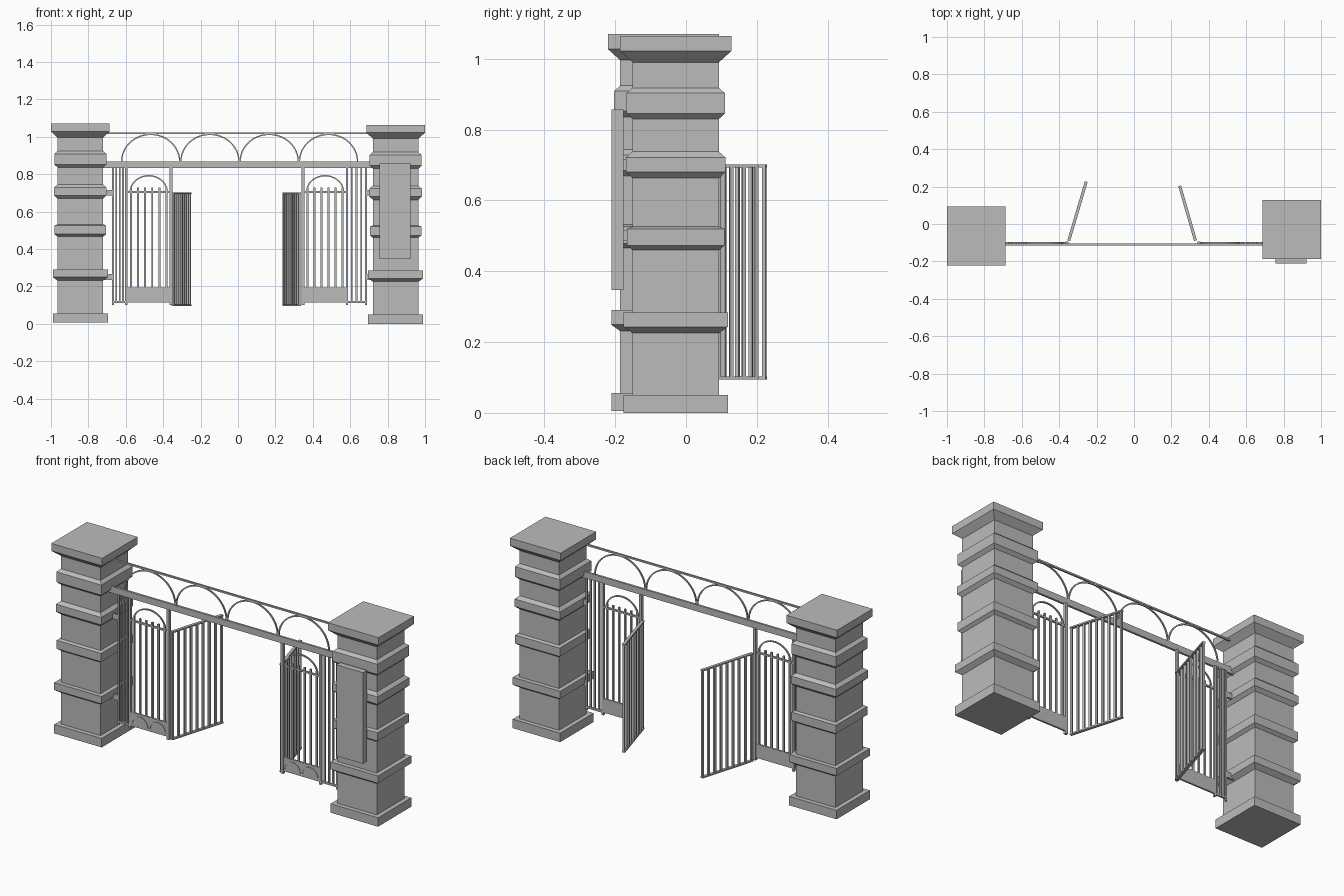
import bpy, bmesh, math
from mathutils import Matrix, Vector

cube = bpy.data.objects.get("Cube")
if cube:
    bpy.data.objects.remove(cube, do_unlink=True)

grey = bpy.data.materials.new("stone grey")
grey.use_nodes = True
grey.diffuse_color = (0.5, 0.5, 0.5, 1)
grey.node_tree.nodes["Principled BSDF"].inputs["Base Color"].default_value = (0.5, 0.5, 0.5, 1)


def finish(name, bm):
    bmesh.ops.recalc_face_normals(bm, faces=bm.faces)
    mesh = bpy.data.meshes.new(name)
    bm.to_mesh(mesh)
    bm.free()
    mesh.materials.append(grey)
    ob = bpy.data.objects.new(name, mesh)
    bpy.context.collection.objects.link(ob)
    return ob


def add_box(bm, x0, x1, y0, y1, z0, z1):
    size = Matrix.Diagonal((x1 - x0, y1 - y0, z1 - z0, 1))
    mid = Matrix.Translation(((x0 + x1) / 2, (y0 + y1) / 2, (z0 + z1) / 2))
    bmesh.ops.create_cube(bm, size=1, matrix=mid @ size)


def add_bar(bm, x, y, z0, z1, w=0.010):
    add_box(bm, x - w / 2, x + w / 2, y - w / 2, y + w / 2, z0, z1)


def add_arch(bm, cx, y, z, rx, rz, t=0.007, start=0, end=math.pi, steps=24):
    """Square-section strip following an elliptical arc."""
    rings = []
    for i in range(steps + 1):
        a = start + (end - start) * i / steps
        c, s = math.cos(a), math.sin(a)
        rings.append([bm.verts.new((cx + (rx + dr) * c, y + dy, z + (rz + dr) * s))
                      for dr, dy in ((0, -t / 2), (0, t / 2), (-t, t / 2), (-t, -t / 2))])
    for a, b in zip(rings, rings[1:]):
        for k in range(4):
            bm.faces.new((a[k], a[(k + 1) % 4], b[(k + 1) % 4], b[k]))
    bm.faces.new(rings[0])
    bm.faces.new(rings[-1])


# Stone pillars: square rings lofted along a (half width, height) profile
SHAFT = 0.122
PROFILE = [(0.147, 0), (0.147, 0.05), (SHAFT, 0.05),
           (SHAFT, 0.225), (0.147, 0.243), (0.147, 0.284), (SHAFT, 0.284),
           (SHAFT, 0.46), (0.138, 0.473), (0.138, 0.52), (SHAFT, 0.526),
           (SHAFT, 0.663), (0.14, 0.68), (0.14, 0.722), (SHAFT, 0.738),
           (SHAFT, 0.83), (0.139, 0.846), (0.139, 0.903), (SHAFT, 0.918),
           (SHAFT, 0.99), (0.157, 1.022), (0.157, 1.064)]


def pillar(name, cx, cy, z):
    bm = bmesh.new()
    rings = [[bm.verts.new((cx + sx * h, cy + sy * h, z + pz))
              for sx, sy in ((-1, -1), (1, -1), (1, 1), (-1, 1))] for h, pz in PROFILE]
    for a, b in zip(rings, rings[1:]):
        for k in range(4):
            bm.faces.new((a[k], a[(k + 1) % 4], b[(k + 1) % 4], b[k]))
    bm.faces.new(rings[0])
    bm.faces.new(rings[-1])
    finish(name, bm)


pillar("left_pillar", 0.843, -0.029, 0)
pillar("right_pillar", -0.843, -0.064, 0.006)

# Notice board on the left pillar, with hidden mounting blocks
bm = bmesh.new()
add_box(bm, 0.757, 0.922, -0.211, -0.177, 0.347, 0.857)
for z in (0.5, 0.7):
    add_box(bm, 0.80, 0.88, -0.178, -0.15, z - 0.015, z + 0.015)
finish("notice_board", bm)

# Overhead beam, top rail and row of arches
BEAM_Y = -0.109
bm = bmesh.new()
add_box(bm, -0.73, 0.73, BEAM_Y - 0.006, BEAM_Y + 0.006, 0.832, 0.868)
finish("beam", bm)
bm = bmesh.new()
add_box(bm, -0.73, 0.73, BEAM_Y - 0.005, BEAM_Y + 0.005, 1.015, 1.024)
finish("top_rail", bm)
bm = bmesh.new()
for i in range(4):
    add_arch(bm, -0.467 + 0.317 * i, BEAM_Y, 0.866, 0.159, 0.150)
finish("overhead_arches", bm)

# Fixed side panels, from the gate post outward to the pillar
PANEL_Y = -0.101


def side_panel(name, s, post, mid, outer):
    bm = bmesh.new()
    y0, y1 = PANEL_Y - 0.005, PANEL_Y + 0.005

    def box(a, b, z0, z1):
        add_box(bm, min(s * a, s * b), max(s * a, s * b), y0, y1, z0, z1)

    # posts and narrow bars beside the pillar
    add_bar(bm, s * post, PANEL_Y, 0.10, 0.835, 0.015)
    add_bar(bm, s * mid, PANEL_Y, 0.10, 0.835, 0.012)
    add_bar(bm, s * outer, PANEL_Y, 0.10, 0.835, 0.010)
    for i in range(1, 4):
        add_bar(bm, s * (mid + (outer - mid) * i / 4), PANEL_Y, 0.115, 0.835, 0.009)
    box(mid, outer, 0.112, 0.122)
    # wicket with bars, rail, kick plate and arch
    box(post, mid, 0.70, 0.709)
    box(post, mid, 0.115, 0.193)
    step = (mid - post) / 6.3
    centre = (post + mid) / 2
    for i in range(6):
        add_bar(bm, s * (centre + (i - 2.5) * step), PANEL_Y, 0.19, 0.728)
    add_arch(bm, s * centre, PANEL_Y, 0.705, 0.102, 0.090)
    # curved trim on the kick plate
    for side in (-1, 1):
        add_arch(bm, s * centre + side * 0.055, y0 - 0.001, 0.13, 0.05, 0.05, 0.004, 0, math.pi, 12)
    # wall brackets
    for z in (0.25, 0.70):
        box(outer, 0.73, z - 0.015, z + 0.015)
    finish(name, bm)


side_panel("left_side_panel", 1, 0.348, 0.583, 0.685)
side_panel("right_side_panel", -1, 0.358, 0.597, 0.668)


# Open gate leaves, swung back from their hinge posts
def leaf(name, hinge, tip):
    bm = bmesh.new()
    d = Vector(tip) - Vector(hinge)
    length = d.length
    count = 9
    for i in range(count):
        add_bar(bm, length * i / (count - 1), 0, 0.098, 0.70, 0.011)
    for z in (0.095, 0.693):
        add_box(bm, -0.006, length + 0.006, -0.008, 0.008, z, z + 0.008)
    turn = Matrix.Translation((*hinge, 0)) @ Matrix.Rotation(math.atan2(d.y, d.x), 4, 'Z')
    bmesh.ops.transform(bm, matrix=turn, verts=bm.verts)
    finish(name, bm)


leaf("left_gate_leaf", (0.327, -0.083), (0.246, 0.198))
leaf("right_gate_leaf", (-0.347, -0.083), (-0.257, 0.221))
